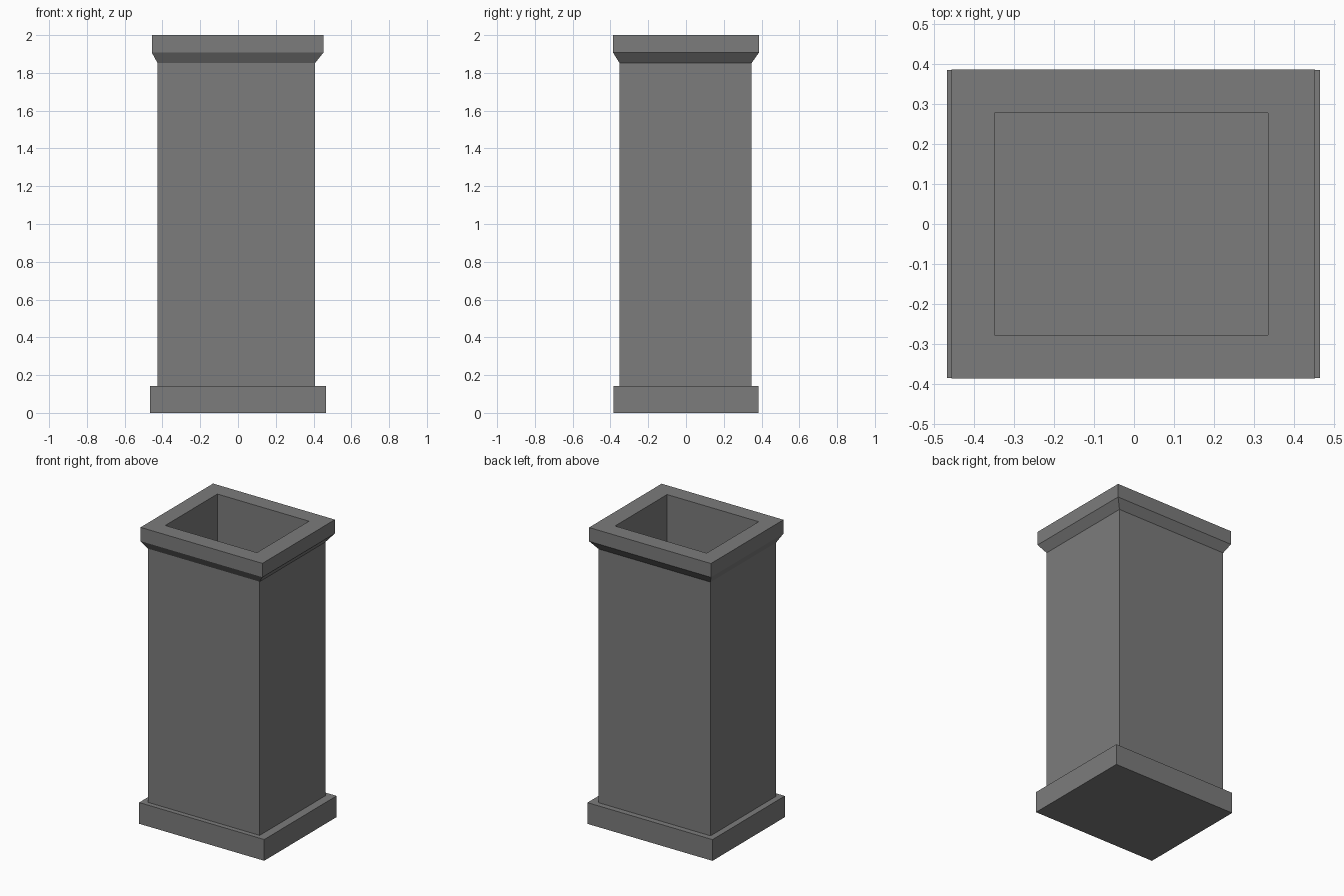
import bpy
import bmesh

cube = bpy.data.objects.get("Cube")
if cube:
    bpy.data.objects.remove(cube, do_unlink=True)

GREY = (0.2, 0.2, 0.2, 1.0)
stone = bpy.data.materials.new("stone grey")
stone.use_nodes = True
stone.diffuse_color = GREY
stone.node_tree.nodes["Principled BSDF"].inputs["Base Color"].default_value = GREY

# Rectangular outlines: x min, x max, y min, y max
PLINTH = (-0.467, 0.465, -0.385, 0.385)
SHAFT = (-0.426, 0.408, -0.352, 0.347)
RIM = (-0.456, 0.452, -0.386, 0.386)
HOLE = (-0.348, 0.335, -0.277, 0.277)

# Levels
PLINTH_TOP, FLARE_BOTTOM, RIM_BOTTOM, TOP = 0.143, 1.852, 1.907, 2.0


def loft(name, sections, capped=False):
    """Join rectangular outlines, each given with its height, into one skin."""
    bm = bmesh.new()
    rings = []
    for (x0, x1, y0, y1), z in sections:
        corners = ((x0, y0), (x1, y0), (x1, y1), (x0, y1))
        rings.append([bm.verts.new((x, y, z)) for x, y in corners])
    for low, high in zip(rings, rings[1:]):
        for i in range(4):
            j = (i + 1) % 4
            bm.faces.new((low[i], low[j], high[j], high[i]))
    if capped:
        bm.faces.new(rings[0][::-1])
        bm.faces.new(rings[-1])
    mesh = bpy.data.meshes.new(name)
    bm.to_mesh(mesh)
    bm.free()
    mesh.materials.append(stone)
    obj = bpy.data.objects.new(name, mesh)
    bpy.context.collection.objects.link(obj)
    return obj


# Solid base slab, whose top is the floor of the hollow
loft("base_plinth", [(PLINTH, 0), (PLINTH, PLINTH_TOP)], capped=True)

# Hollow shaft: outer and inner walls
loft("shaft_outer_wall", [(SHAFT, PLINTH_TOP), (SHAFT, FLARE_BOTTOM)])
loft("shaft_inner_wall", [(HOLE, FLARE_BOTTOM), (HOLE, PLINTH_TOP)])

# Flared rim, turning over the top into the opening
loft("top_rim", [(SHAFT, FLARE_BOTTOM), (RIM, RIM_BOTTOM), (RIM, TOP),
                 (HOLE, TOP), (HOLE, FLARE_BOTTOM)])
